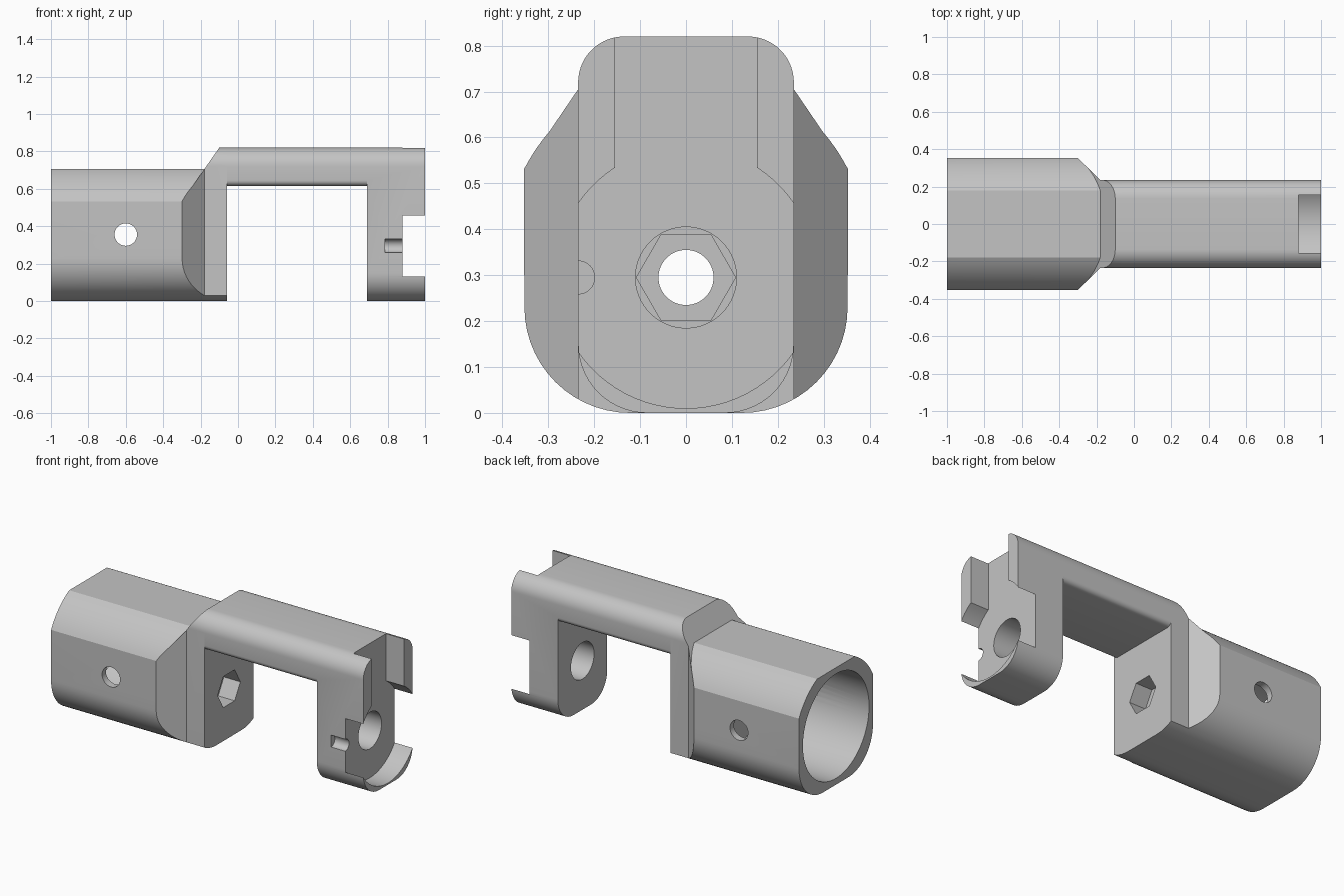
import bpy, bmesh
from math import sin, cos, radians, asin, acos, degrees, pi

cube = bpy.data.objects.get("Cube")
if cube:
    bpy.data.objects.remove(cube, do_unlink=True)

grey = bpy.data.materials.new("light grey")
grey.use_nodes = True
grey.diffuse_color = (0.55, 0.55, 0.55, 1)
grey.node_tree.nodes["Principled BSDF"].inputs["Base Color"].default_value = grey.diffuse_color


def arc(cx, cy, r, start, end, n=14):
    angles = [radians(start + (end - start) * i / n) for i in range(n + 1)]
    return [(cx + r * cos(a), cy + r * sin(a)) for a in angles]


def circle(cx, cy, r, n=64):
    return arc(cx, cy, r, 0, 360, n)[:-1]


def mirrored(half):
    """Close a right-hand half outline with its mirror image."""
    return half + [(-u, v) for u, v in reversed(half)]


def prism(name, axis, outline, lo, hi):
    """Extrude a flat outline along one axis."""
    place = {"x": lambda u, v, d: (d, u, v),
             "y": lambda u, v, d: (u, d, v),
             "z": lambda u, v, d: (u, v, d)}[axis]
    bm = bmesh.new()
    low = [bm.verts.new(place(u, v, lo)) for u, v in outline]
    high = [bm.verts.new(place(u, v, hi)) for u, v in outline]
    bm.faces.new(low)
    bm.faces.new(high)
    for i in range(len(low)):
        j = (i + 1) % len(low)
        bm.faces.new((low[i], low[j], high[j], high[i]))
    bmesh.ops.recalc_face_normals(bm, faces=bm.faces)
    mesh = bpy.data.meshes.new(name)
    bm.to_mesh(mesh)
    bm.free()
    mesh.materials.append(grey)
    obj = bpy.data.objects.new(name, mesh)
    bpy.context.collection.objects.link(obj)
    return obj


def select(obj):
    bpy.ops.object.select_all(action="DESELECT")
    obj.select_set(True)
    bpy.context.view_layer.objects.active = obj


def combine(obj, operation, *tools):
    """Apply booleans and discard the tools."""
    for tool in tools:
        mod = obj.modifiers.new("cut", "BOOLEAN")
        mod.operation = operation
        mod.solver = "EXACT"
        mod.object = tool
        select(obj)
        bpy.ops.object.modifier_apply(modifier=mod.name)
        bpy.data.objects.remove(tool, do_unlink=True)


def smooth(obj):
    select(obj)
    bpy.ops.object.shade_smooth_by_angle(angle=radians(25))


WIDE, NARROW = 0.352, 0.235      # half widths of socket and bracket
TOP, ROOF = 0.82, 0.705          # heights of bracket and socket
AXIS, BOLT = 0.353, 0.295        # heights of bore and bolt centres
BACK, GAP, FACE = -0.06, 0.69, 0.88
roof_arc = arc(NARROW - 0.1, TOP - 0.1, 0.1, 0, 90)

# Socket body: flat sides, round belly, large round shoulders
shoulder = 0.395
body_half = arc(WIDE - 0.23, 0.23, 0.23, -90, 0) + arc(
    0, AXIS, shoulder, degrees(acos(WIDE / shoulder)),
    degrees(asin((ROOF - AXIS) / shoulder)))
socket = prism("tube_socket", "x", mirrored(body_half), -1, 0)

# Sloped neck rising to the bracket height
neck = prism("neck", "x", mirrored([(0.4, 0.3), (0.4, TOP - 0.1)] + roof_arc), -0.3, 0)
slope = prism("slope", "y", [(-0.32, 0.1), (0.1, 0.1), (0.1, 1), (-0.1, 1),
                             (-0.1, TOP), (-0.18, ROOF), (-0.32, 0.503)], -1, 1)
combine(neck, "INTERSECT", slope)
combine(socket, "UNION", neck)

# Tapered plan of the socket
plan = [(-1.1, -0.5), (-0.45, -0.5), (-0.18, -NARROW), (BACK, -NARROW),
        (BACK, NARROW), (-0.18, NARROW), (-0.45, 0.5), (-1.1, 0.5)]
combine(socket, "INTERSECT", prism("plan", "z", plan, -1, 2))

# Tube bore, cross pin hole, bolt hole and hexagonal pocket
combine(socket, "DIFFERENCE",
        prism("bore", "x", circle(0, AXIS, 0.315), -1.2, -0.32),
        prism("pin_hole", "y", circle(-0.6, 0.355, 0.06), -1, 1),
        prism("bolt_hole", "x", circle(0, BOLT, 0.06), -0.5, 0.1),
        prism("nut_pocket", "x", circle(0, BOLT, 0.108, 6), -0.17, 0.1))
smooth(socket)

# Bracket: beam and front leg from one rounded bar
bar = arc(NARROW - 0.15, 0.15, 0.15, -90, 0) + roof_arc
bracket = prism("bracket", "x", mirrored(bar), BACK, 1)

# Opening below the beam, leaving rounded lower beam edges
under = [(0.5, -0.5), (0.5, 0.645)] + arc(NARROW - 0.03, 0.645, 0.03, 0, -90, 6)
opening = prism("opening", "x", mirrored(under), BACK - 0.1, GAP)

# Keyhole recess in the front face: round seat open to the top
seat, slot = 0.285, 0.155
keyhole = arc(0, BOLT, seat, -90, degrees(acos(slot / seat)), 32)[1:] + [(slot, 1)]
outline = [(0, BOLT - seat)] + mirrored(keyhole)
recess = prism("recess", "x", outline, FACE, 1.2)

# Bolt hole through the leg and the side locating notch
combine(bracket, "DIFFERENCE", opening, recess,
        prism("leg_hole", "x", circle(0, BOLT, 0.11), 0.5, 1.1),
        prism("notch", "x", circle(-NARROW, BOLT, 0.036, 32), 0.785, 1.1))
smooth(bracket)
